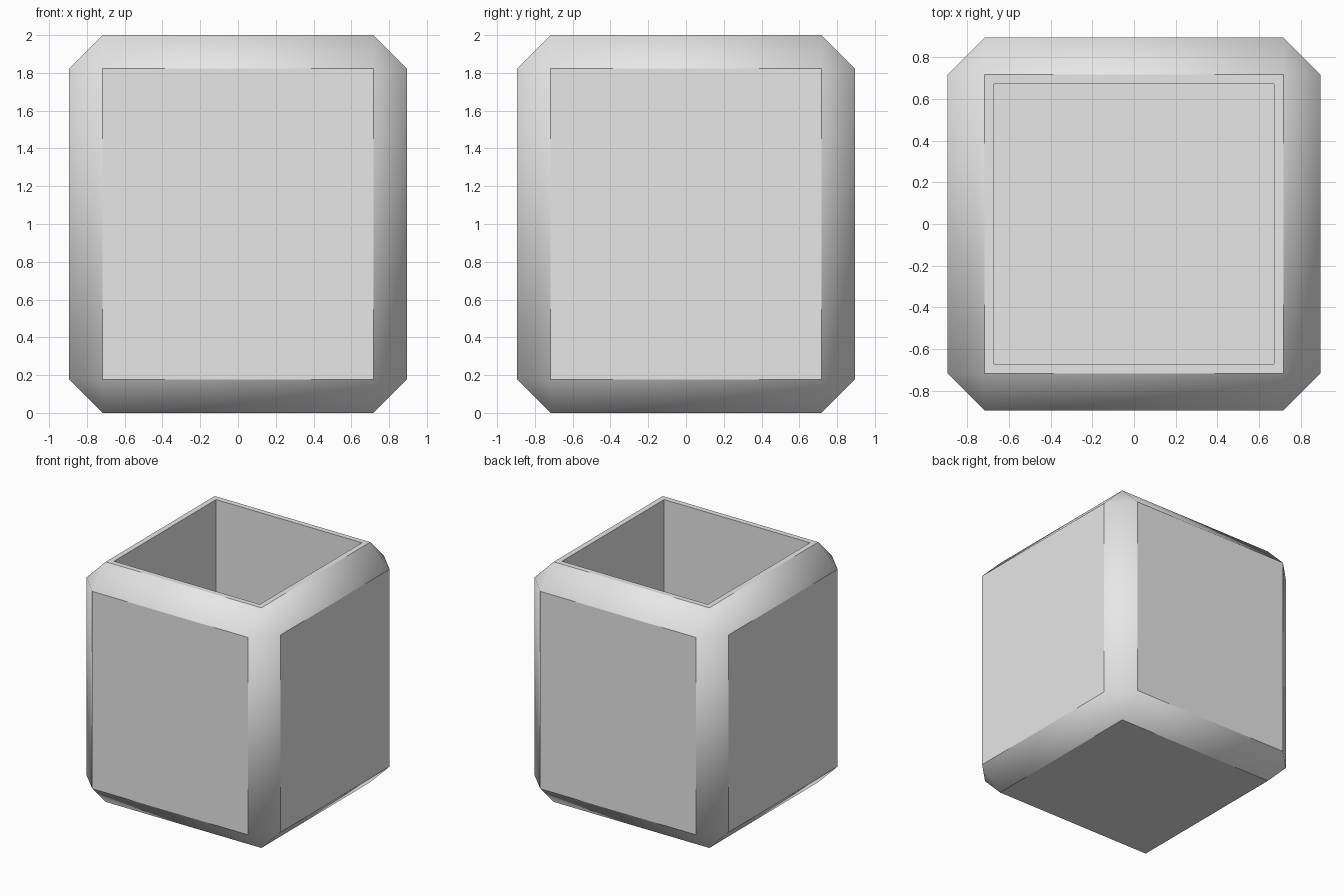
import bpy
import bmesh
import math

HALF, HEIGHT, CHAMFER = 0.895, 2.0, 0.178
RIM, FLOOR = 0.045, 0.2

cube = bpy.data.objects.get("Cube")
if cube:
    bpy.data.objects.remove(cube, do_unlink=True)

# Plain grey material
grey = bpy.data.materials.new("plain_grey")
grey.use_nodes = True
colour = (0.8, 0.8, 0.8, 1.0)
grey.diffuse_color = colour
grey.node_tree.nodes["Principled BSDF"].inputs["Base Color"].default_value = colour

# Outer block
bm = bmesh.new()
bmesh.ops.create_cube(bm, size=1.0)
for v in bm.verts:
    v.co.x *= 2 * HALF
    v.co.y *= 2 * HALF
    v.co.z = (v.co.z + 0.5) * HEIGHT

# Single chamfer on every edge, leaving a triangle at each corner
bmesh.ops.bevel(bm, geom=bm.edges[:], offset=CHAMFER, offset_type='OFFSET',
                segments=1, affect='EDGES')

# Open cavity: inset the top face and sink it to the inner floor
bm.normal_update()
top = max(bm.faces, key=lambda f: f.calc_center_median().z)
bmesh.ops.inset_region(bm, faces=[top], thickness=RIM, use_even_offset=True)
walls = bmesh.ops.extrude_face_region(bm, geom=[top])
for v in (g for g in walls["geom"] if isinstance(g, bmesh.types.BMVert)):
    v.co.z = FLOOR
if top.is_valid:
    bmesh.ops.delete(bm, geom=[top], context='FACES_ONLY')
bmesh.ops.recalc_face_normals(bm, faces=bm.faces[:])

mesh = bpy.data.meshes.new("chamfered_planter_box")
bm.to_mesh(mesh)
bm.free()
mesh.materials.append(grey)
box = bpy.data.objects.new("chamfered_planter_box", mesh)
bpy.context.collection.objects.link(box)

# Smooth across chamfers and corners, crisp where they meet the flat panels
bpy.ops.object.select_all(action='DESELECT')
box.select_set(True)
bpy.context.view_layer.objects.active = box
bpy.ops.object.shade_smooth_by_angle(angle=math.radians(40))
